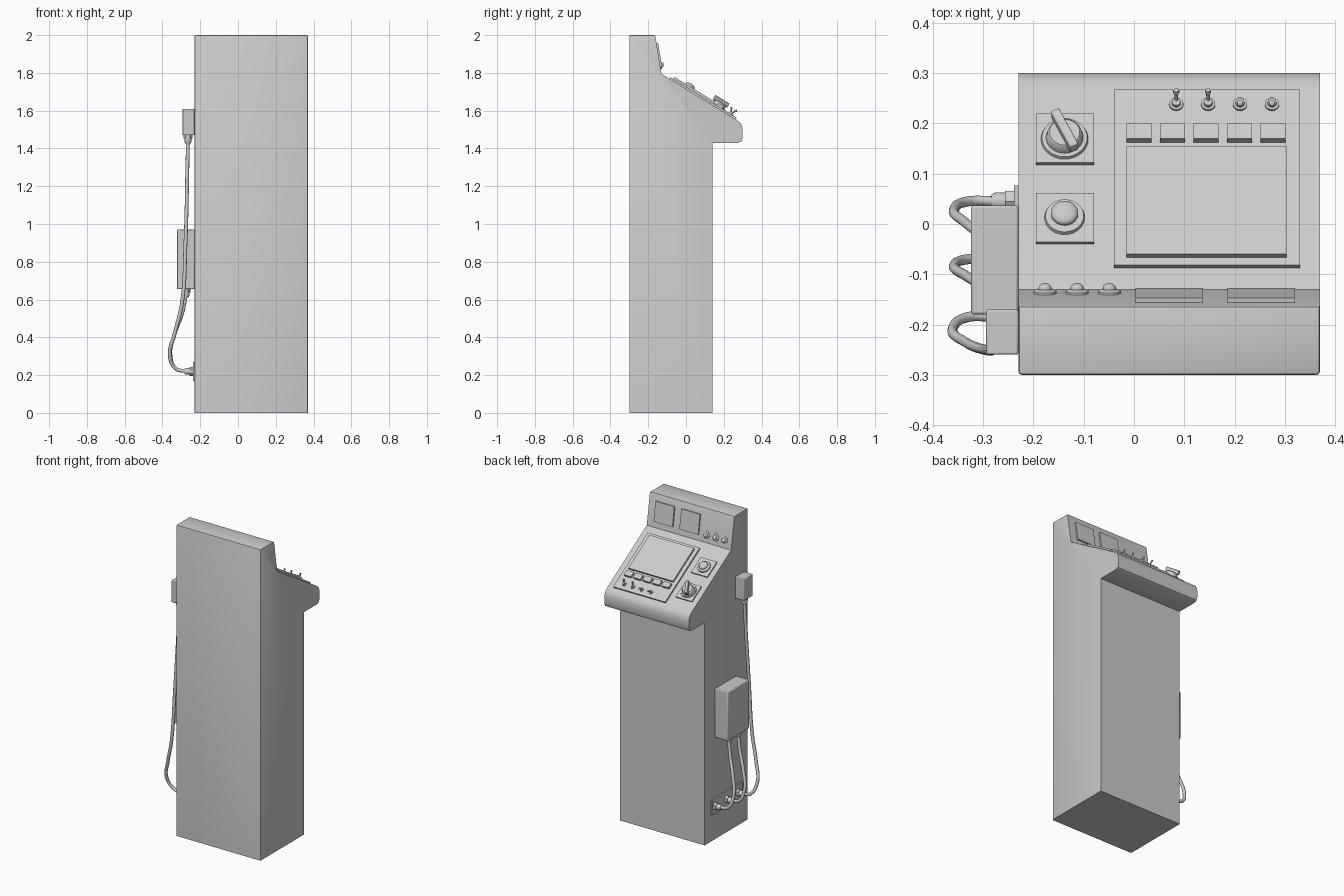
import bpy, bmesh, math
from mathutils import Matrix, Vector

if "Cube" in bpy.data.objects:
    bpy.data.objects.remove(bpy.data.objects["Cube"], do_unlink=True)

grey = bpy.data.materials.new("light grey")
grey.use_nodes = True
grey.diffuse_color = (0.6, 0.6, 0.6, 1)
grey.node_tree.nodes["Principled BSDF"].inputs["Base Color"].default_value = (0.6, 0.6, 0.6, 1)

CX = 0.07          # cabinet centre line
SIDE = -0.23       # cabinet right side


def finish(name, bm, matrix=None, bevel=0.0, smooth=True):
    mesh = bpy.data.meshes.new(name)
    bmesh.ops.recalc_face_normals(bm, faces=bm.faces)
    bm.to_mesh(mesh)
    bm.free()
    ob = bpy.data.objects.new(name, mesh)
    bpy.context.collection.objects.link(ob)
    mesh.materials.append(grey)
    if matrix:
        ob.matrix_world = matrix
    if bevel:
        mod = ob.modifiers.new("soft edges", 'BEVEL')
        mod.width, mod.segments = bevel, 2
        mod.limit_method, mod.angle_limit = 'ANGLE', math.radians(40)
    if smooth:
        bpy.ops.object.select_all(action='DESELECT')
        ob.select_set(True)
        bpy.context.view_layer.objects.active = ob
        bpy.ops.object.shade_smooth_by_angle(angle=math.radians(35))
    return ob


def box(name, size, matrix, bevel=0.0):
    """Box whose base sits on the local z = 0 plane."""
    bm = bmesh.new()
    bmesh.ops.create_cube(bm, size=1)
    bmesh.ops.translate(bm, verts=bm.verts, vec=(0, 0, 0.5))
    bmesh.ops.scale(bm, verts=bm.verts, vec=size)
    return finish(name, bm, matrix, bevel, smooth=bevel > 0)


def lathe(name, profile, matrix, sides=24):
    """Turned part from (radius, height) points."""
    bm = bmesh.new()
    verts = [bm.verts.new((r, 0, z)) for r, z in profile]
    edges = [bm.edges.new(pair) for pair in zip(verts, verts[1:])]
    bmesh.ops.spin(bm, geom=verts + edges, axis=(0, 0, 1), cent=(0, 0, 0),
                   angle=math.tau, steps=sides, use_merge=True)
    bmesh.ops.remove_doubles(bm, verts=bm.verts, dist=0.0001)
    return finish(name, bm, matrix)


def dome(r, base, height, steps=6):
    arc = [math.pi / 2 * i / steps for i in range(steps + 1)]
    return [(r * math.cos(a), base + height * math.sin(a)) for a in arc]


def cable(name, points, radius=0.01):
    curve = bpy.data.curves.new(name, 'CURVE')
    curve.dimensions = '3D'
    curve.bevel_depth, curve.bevel_resolution = radius, 3
    curve.resolution_u = 10
    curve.use_fill_caps = True
    spline = curve.splines.new('BEZIER')
    spline.bezier_points.add(len(points) - 1)
    for bp, p in zip(spline.bezier_points, points):
        bp.co = p
        bp.handle_left_type = bp.handle_right_type = 'AUTO'
    curve.materials.append(grey)
    ob = bpy.data.objects.new(name, curve)
    bpy.context.collection.objects.link(ob)


# Cabinet: side profile extruded across the width
TOP, CREASE, LIP = Vector((-0.163, 2.0)), Vector((-0.13, 1.795)), Vector((0.265, 1.553))
profile = [(-0.3, 0), (-0.3, 2.0), TOP, CREASE, LIP, (0.285, 1.538), (0.296, 1.52),
           (0.3, 1.5), (0.3, 1.455), (0.293, 1.438), (0.278, 1.43), (0.14, 1.43), (0.14, 0)]
bm = bmesh.new()
face = bm.faces.new([bm.verts.new((SIDE, y, z)) for y, z in profile])
ext = bmesh.ops.extrude_face_region(bm, geom=[face])
bmesh.ops.translate(bm, vec=(0.6, 0, 0),
                    verts=[v for v in ext["geom"] if isinstance(v, bmesh.types.BMVert)])
rim = [e for e in bm.edges if all(v.co.y < -0.29 for v in e.verts)
       and e.calc_length() > 0.5 and max(v.co.z for v in e.verts) > 1]
rim += [e for e in bm.edges if all(v.co.z > 1.99 for v in e.verts) and e not in rim]
bmesh.ops.bevel(bm, geom=rim, offset=0.007, segments=2, affect='EDGES', profile=0.5)
finish("cabinet", bm)


def surface(start, end):
    """Return a placer for parts seated on a sloping face."""
    d = (end - start).normalized()
    rot = Matrix.Rotation(math.atan2(d.y, d.x), 4, 'X')

    def place(x, along, lift=0.0):
        base = Matrix.Translation((0, start.x, start.y)) @ rot
        return base @ Matrix.Translation((x, along, lift))
    return place, d


desk, desk_dir = surface(CREASE, LIP)
upright, up_dir = surface(TOP, CREASE)


def on_desk(x, y, lift=0.0):
    """Place by plan position, allowing for the lift along the normal."""
    return desk(x, (y - CREASE.x + lift * desk_dir.y) / desk_dir.x, lift)


def desk_plate(name, x0, x1, y0, y1, lift, thick):
    top = lift + thick
    m = on_desk((x0 + x1) / 2, (y0 + y1) / 2, top) @ Matrix.Translation((0, 0, -thick))
    box(name, (x1 - x0, (y1 - y0) / desk_dir.x, thick), m)


# Screen panel, screen and push keys
desk_plate("control_panel", -0.04, 0.33, -0.082, 0.268, 0, 0.01)
desk_plate("screen", -0.015, 0.303, -0.06, 0.154, 0.01, 0.012)
for i in range(5):
    x = -0.015 + 0.0667 * i
    desk_plate(f"push_key_{i + 1}", x, x + 0.05, 0.17, 0.2, 0.01, 0.015)

# Toggle switches, two thrown down the slope and two up
for i in range(4):
    m = on_desk(0.084 + 0.0635 * i, 0.237, 0.01)
    lathe(f"toggle_collar_{i + 1}",
          [(0, 0), (0.014, 0), (0.014, 0.005), (0.009, 0.005), (0.008, 0.012), (0, 0.012)], m)
    tilt = Matrix.Rotation(math.radians(-25 if i < 2 else 25), 4, 'X')
    lathe(f"toggle_lever_{i + 1}",
          [(0, 0), (0.003, 0), (0.004, 0.026), (0.006, 0.03), (0.006, 0.035), (0, 0.039)],
          m @ tilt, 12)

# Rotary selector
desk_plate("selector_plate", -0.195, -0.08, 0.122, 0.22, 0, 0.008)
m = on_desk(-0.138, 0.169, 0.008)
lathe("selector_ring", [(0, 0), (0.047, 0), (0.045, 0.006), (0, 0.006)], m, 32)
lathe("selector_knob", [(0, 0.006), (0.037, 0.006), (0.034, 0.022), (0.03, 0.026), (0, 0.026)], m, 32)
box("selector_handle", (0.092, 0.018, 0.026),
    m @ Matrix.Rotation(math.radians(-65), 4, 'Z') @ Matrix.Translation((0, 0, 0.02)), 0.003)

# Emergency stop button
desk_plate("stop_plate", -0.195, -0.08, -0.036, 0.062, 0, 0.008)
m = on_desk(-0.138, 0.013, 0.008)
lathe("stop_ring", [(0, 0), (0.04, 0), (0.038, 0.007), (0, 0.007)], m, 32)
lathe("stop_button", [(0, 0.005), (0.019, 0.005), (0.019, 0.013), (0.027, 0.014)]
      + dome(0.027, 0.018, 0.012), m, 32)

# Meters and indicator lamps on the upright face
for i, x in enumerate((0.07, 0.253)):
    box(f"meter_{i + 1}", (0.134, 0.125, 0.009), upright(x, 0.108))
for i in range(3):
    m = upright(-0.177 + 0.064 * i, 0.16)
    lathe(f"lamp_ring_{i + 1}", [(0, 0), (0.023, 0), (0.023, 0.004), (0.016, 0.008), (0, 0.008)], m)
    lathe(f"lamp_{i + 1}", [(0, 0.006), (0.013, 0.006)] + dome(0.013, 0.01, 0.01), m)

# Side boxes and socket plate
outward = Matrix.Rotation(-math.pi / 2, 4, 'Y')


def side_box(name, y0, y1, z0, z1, depth, bevel):
    m = Matrix.Translation((SIDE, (y0 + y1) / 2, (z0 + z1) / 2)) @ outward
    box(name, (z1 - z0, y1 - y0, depth), m, bevel)


side_box("upper_side_box", -0.26, -0.17, 1.47, 1.61, 0.064, 0.004)
side_box("lower_side_box", -0.18, 0.037, 0.655, 0.97, 0.094, 0.005)
side_box("socket_plate", -0.235, 0.077, 0.17, 0.27, 0.009, 0)


def gland(name, matrix):
    """Hexagonal nut with a round sleeve."""
    lathe(name + "_nut", [(0, 0), (0.024, 0), (0.024, 0.018), (0, 0.018)], matrix, 6)
    lathe(name + "_sleeve", [(0, 0.018), (0.018, 0.018), (0.018, 0.036), (0.014, 0.044),
                             (0, 0.044)], matrix, 16)


downward = Matrix.Rotation(math.pi, 4, 'X')
sockets = (0.045, -0.07, -0.185)
ends = ((-0.276, -0.04, 0.655), (-0.276, -0.135, 0.655), (-0.265, -0.215, 1.47))
for i, (y, end) in enumerate(zip(sockets, ends)):
    gland(f"socket_{i + 1}", Matrix.Translation((SIDE - 0.009, y, 0.22)) @ outward)
    gland(f"box_gland_{i + 1}", Matrix.Translation(end) @ downward)

# Cables from the sockets up to the boxes
for i, (y, end) in enumerate(zip(sockets, ends)):
    ex, ey, ez = end
    drift = ey - y
    path = [(-0.27, y, 0.22), (-0.33, y, 0.235), (-0.358, y + drift * 0.2, 0.31),
            (-0.335, y + drift * 0.5, 0.42)]
    if i < 2:
        path += [(-0.295, y + drift * 0.85, 0.53)]
    else:
        path[2:] = [(-0.361, -0.21, 0.31), (-0.335, -0.235, 0.42),
                    (-0.297, -0.25, 0.58), (-0.278, -0.245, 0.9), (-0.268, -0.222, 1.3)]
    cable(f"cable_{i + 1}", path + [(ex, ey, ez - 0.03)])
